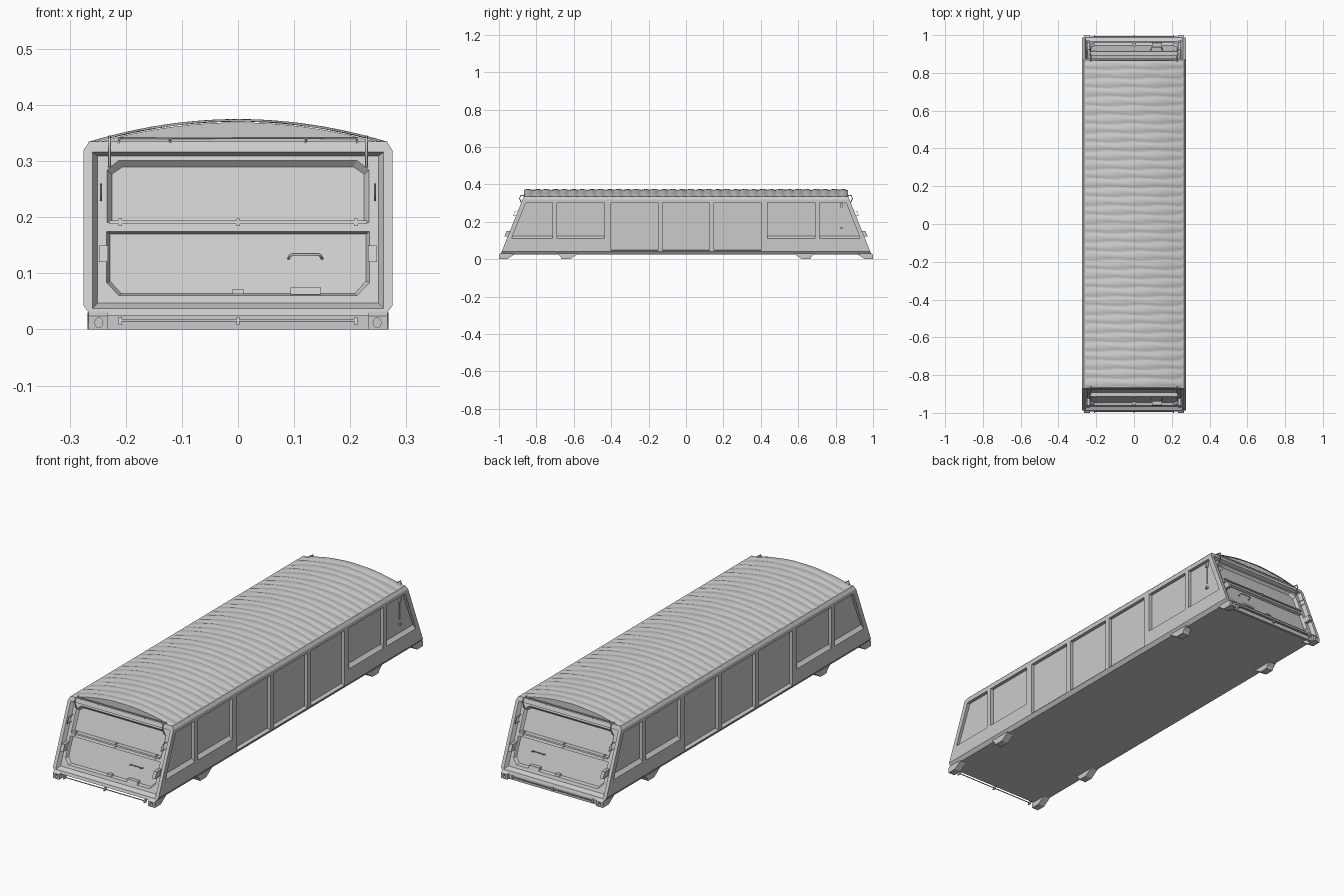
import bpy, bmesh, math

if "Cube" in bpy.data.objects:
    bpy.data.objects.remove(bpy.data.objects["Cube"])

grey = bpy.data.materials.new("light_grey")
grey.diffuse_color = (0.6, 0.6, 0.6, 1)
grey.use_nodes = True
grey.node_tree.nodes["Principled BSDF"].inputs["Base Color"].default_value = grey.diffuse_color


def finish(name, me):
    ob = bpy.data.objects.new(name, me)
    bpy.context.collection.objects.link(ob)
    me.materials.append(grey)
    return ob


def loft(name, loops):
    """Closed solid through loops with equal point counts."""
    bm = bmesh.new()
    rows = [[bm.verts.new(p) for p in lp] for lp in loops]
    n = len(rows[0])
    for a, b in zip(rows, rows[1:]):
        for i in range(n):
            j = (i + 1) % n
            bm.faces.new((a[i], a[j], b[j], b[i]))
    bm.faces.new(rows[0])
    bm.faces.new(rows[-1][::-1])
    bmesh.ops.recalc_face_normals(bm, faces=bm.faces[:])
    me = bpy.data.meshes.new(name)
    bm.to_mesh(me)
    bm.free()
    return finish(name, me)


def box(name, x0, x1, y0, y1, z0, z1):
    ring = [(x0, y0), (x1, y0), (x1, y1), (x0, y1)]
    return loft(name, [[(x, y, z) for x, y in ring] for z in (z0, z1)])


def tube(name, pts, r):
    cu = bpy.data.curves.new(name, 'CURVE')
    cu.dimensions = '3D'
    cu.bevel_depth = r
    cu.bevel_resolution = 1
    cu.use_fill_caps = True
    sp = cu.splines.new('POLY')
    sp.points.add(len(pts) - 1)
    for q, p in zip(sp.points, pts):
        q.co = (*p, 1)
    ob = finish(name, cu)
    bpy.ops.object.select_all(action='DESELECT')
    ob.select_set(True)
    bpy.context.view_layer.objects.active = ob
    bpy.ops.object.convert(target='MESH')


def cut(target, cutter):
    cutter.hide_render = True
    m = target.modifiers.new("cut", 'BOOLEAN')
    m.operation = 'DIFFERENCE'
    m.solver = 'EXACT'
    m.object = cutter
    bpy.context.view_layer.objects.active = target
    bpy.ops.object.modifier_apply(modifier=m.name)
    bpy.data.objects.remove(cutter)


def end_y(z):
    return 0.992 - (z - 0.025) * 0.4


def end_pt(s, x, z, d=0.0):
    """Point on the sloped end wall, d inward (negative is outward)."""
    return (x, s * (end_y(z) - d), z)


def mirrored(half):
    return half + [(-x, z) for x, z in reversed(half)]


# Hull with sloped ends
section = mirrored([(0.262, 0.025), (0.275, 0.042), (0.275, 0.32), (0.265, 0.335)])
hull = loft("hull", [[end_pt(s, x, z) for x, z in section] for s in (-1, 1)])

# Recessed side panels: three full-height in the middle, two shorter at each end
panels = []
for c in (-0.275, 0.0, 0.275):
    panels.append(([(c - 0.125, 0.045), (c + 0.125, 0.045), (c + 0.125, 0.303), (c - 0.125, 0.303)], 0.005))
for s in (-1, 1):
    panels.append(([(s * 0.435, 0.11), (s * 0.69, 0.11), (s * 0.69, 0.303), (s * 0.435, 0.303)], 0.014))
    panels.append(([(s * 0.715, 0.11), (s * 0.932, 0.11), (s * 0.855, 0.303), (s * 0.715, 0.303)], 0.014))
for side in (-1, 1):
    for ring, sill in panels:
        inner = [(y, z + (sill if z < 0.2 else 0)) for y, z in ring]
        cut(hull, loft("panel_cutter", [
            [(side * 0.30, y, z) for y, z in ring],
            [(side * 0.275, y, z) for y, z in ring],
            [(side * 0.259, y, z) for y, z in inner]]))

# Recessed end walls with an upper and a lower hatch
end_cuts = [
    ([(0.262, 0.035), (0.262, 0.318)], [(0.25, 0.047), (0.25, 0.309)], -0.005, 0.018),
    ([(0.235, 0.19), (0.235, 0.285), (0.213, 0.303)],
     [(0.225, 0.194), (0.225, 0.277), (0.205, 0.29)], 0.016, 0.032),
    ([(0.213, 0.06), (0.235, 0.083), (0.235, 0.175)],
     [(0.208, 0.064), (0.228, 0.086), (0.228, 0.17)], 0.016, 0.032)]
for s in (-1, 1):
    for outer, inner, d0, d1 in end_cuts:
        cut(hull, loft("end_cutter", [
            [end_pt(s, x, z, d0) for x, z in mirrored(outer)],
            [end_pt(s, x, z, d1) for x, z in mirrored(inner)]]))


# Arched roof core and ribbed cover
def arc(x):
    return 0.331 + 0.041 * (1 - (x / 0.268) ** 2)


XN = 24
xs = [-0.266 + 0.532 * i / XN for i in range(XN + 1)]
core = [(x, arc(x) - 0.003) for x in xs] + [(0.262, 0.325), (-0.262, 0.325)]
loft("roof_core", [[(x, y, z) for x, z in core] for y in (-0.862, 0.862)])

RIBS, STEP = 36, 8
bm = bmesh.new()
rows = []
for j in range(RIBS * STEP + 1):
    y = -0.866 + 1.732 * j / (RIBS * STEP)
    row = []
    for x in xs:
        rib = abs(math.sin(math.pi * j / STEP + 0.25 * math.sin(x * 25 + j * 0.4)))
        row.append(bm.verts.new((x, y, arc(x) - 0.002 + 0.005 * rib)))
    rows.append(row)
for a, b in zip(rows, rows[1:]):
    for i in range(XN):
        bm.faces.new((a[i], a[i + 1], b[i + 1], b[i]))
me = bpy.data.meshes.new("roof_cover")
bm.to_mesh(me)
bm.free()
cover = finish("roof_cover", me)
bpy.ops.object.select_all(action='DESELECT')
cover.select_set(True)
bpy.context.view_layer.objects.active = cover
bpy.ops.object.shade_smooth_by_angle(angle=math.radians(40))

# Feet: corner feet with an oval hole, and wedge feet in between
for s in (-1, 1):
    for m in (-1, 1):
        prof = [(1.0, 0), (0.955, 0), (0.915, 0.027), (0.985, 0.035), (1.0, 0.024)]
        foot = loft("corner_foot", [[(m * x, s * y, z) for y, z in prof] for x in (0.232, 0.266)])
        oval = [(m * 0.248 + 0.007 * math.cos(a), 0.012 + 0.009 * math.sin(a))
                for a in [k * math.pi / 6 for k in range(12)]]
        cut(foot, loft("hole_cutter", [[(x, s * y, z) for x, z in oval] for y in (0.985, 1.02)]))
        prof = [(0.665, 0), (0.62, 0), (0.575, 0.03), (0.69, 0.03), (0.67, 0.012)]
        loft("middle_foot", [[(m * x, s * y, z) for y, z in prof] for x in (0.232, 0.268)])
box("back_cross_beam", -0.235, 0.235, 0.975, 0.988, 0.0, 0.026)

# End wall fittings, the same at both ends
for s in (-1, 1):
    def fit(name, x0, x1, z0, z1, d0, d1):
        ring = [(x0, z0), (x1, z0), (x1, z1), (x0, z1)]
        loft(name, [[end_pt(s, x, z, d) for x, z in ring] for d in (d0, d1)])

    def rod(name, pts, r=0.0018):
        tube(name, [end_pt(s, *p) for p in pts], r)

    # hinge rods at the bottom and between the hatches
    for z, d in ((0.016, 0.002), (0.192, 0.012)):
        rod("hinge_rod", [(-0.212, z, d), (0.212, z, d)], 0.0022)
        for x in (-0.21, 0, 0.21):
            fit("hinge_knuckle", x - 0.003, x + 0.003, z - 0.008, z + 0.006, d - 0.004, d + 0.012)
    fit("hatch_ledge", -0.23, 0.23, 0.188, 0.194, 0.01, 0.03)
    # grab handle, step and catch on the lower hatch
    rod("grab_handle", [(0.09, 0.126, 0.034), (0.092, 0.131, 0.014), (0.097, 0.134, 0.012),
                        (0.143, 0.134, 0.012), (0.148, 0.131, 0.014), (0.15, 0.126, 0.034)], 0.0025)
    fit("hatch_step", 0.094, 0.148, 0.062, 0.075, 0.014, 0.034)
    fit("hatch_catch", -0.011, 0.011, 0.063, 0.071, 0.016, 0.034)
    # gutter rail under the roof arch
    rail = [(-0.213, 0.331), (-0.211, 0.341), (0.211, 0.341), (0.213, 0.331)]
    tube("roof_rail", [(x, s * 0.868, z) for x, z in rail], 0.002)
    for x in (-0.121, 0.121):
        tube("rail_post", [(x, s * 0.868, 0.328), (x, s * 0.868, 0.341)], 0.0018)
    for m in (-1, 1):
        fit("side_latch", min(m * 0.232, m * 0.248), max(m * 0.232, m * 0.248),
            0.12, 0.15, -0.018, 0.02)
        rod("tie_loop", [(m * 0.229, 0.29, 0.01), (m * 0.229, 0.325, -0.018),
                         (m * 0.229, 0.34, -0.018), (m * 0.229, 0.343, 0.004)], 0.0028)
        rod("side_grip", [(m * 0.244, 0.23, 0.02), (m * 0.244, 0.232, -0.014),
                          (m * 0.244, 0.257, -0.014), (m * 0.244, 0.259, 0.02)], 0.0015)

# Lock rod on the right rear panel
tube("lock_rod", [(0.262, 0.83, 0.19), (0.262, 0.83, 0.3)], 0.0025)
box("lock_rod_catch", 0.258, 0.268, 0.825, 0.836, 0.162, 0.172)
box("lock_rod_top", 0.258, 0.268, 0.825, 0.836, 0.275, 0.3)
